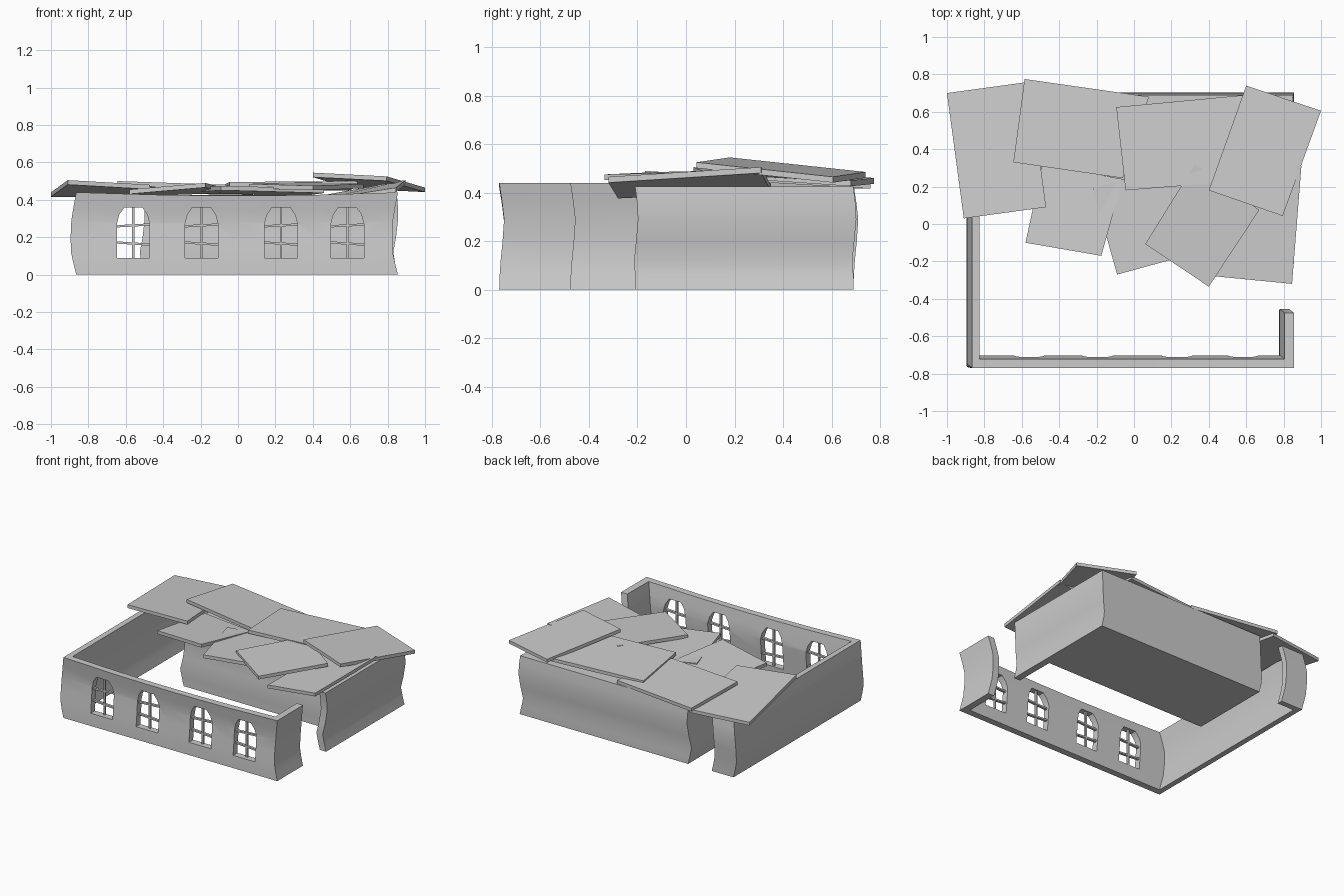
import bpy, bmesh

if "Cube" in bpy.data.objects:
    bpy.data.objects.remove(bpy.data.objects["Cube"])

# height, x shift, y shift: the wavering wall profile
LEAN_FRONT = [(0, 0, 0), (.06, -.015, .002), (.12, -.028, .006), (.20, -.03, .014),
              (.29, -.026, .02), (.36, -.015, .012), (.44, 0, 0)]
LEAN_BACK = [(0, 0, 0), (.06, -.015, .0), (.12, -.025, -.004), (.20, -.01, .004),
             (.29, .0, .012), (.36, .0, .008), (.425, -.005, 0)]


def make_object(name, bm):
    bmesh.ops.recalc_face_normals(bm, faces=bm.faces)
    mesh = bpy.data.meshes.new(name)
    bm.to_mesh(mesh)
    bm.free()
    ob = bpy.data.objects.new(name, mesh)
    bpy.context.collection.objects.link(ob)
    return ob


def activate(ob):
    bpy.ops.object.select_all(action='DESELECT')
    ob.select_set(True)
    bpy.context.view_layer.objects.active = ob


def smooth(ob):
    activate(ob)
    bpy.ops.object.shade_smooth_by_angle(angle=0.6)


def wall(name, outer, inner, lean, sag=0):
    """Strip wall between two matching plan lines, bent along its height."""
    bm = bmesh.new()
    loop = outer + inner[::-1]
    n, m = len(loop), len(outer)
    rings = []
    for z, dx, dy in lean:
        ring = []
        for x, y in loop:
            drop = sag * max(0, 1 - (x / .87) ** 2) if y < -.6 else 0
            ring.append(bm.verts.new((x + dx, y + dy, z * (1 - drop))))
        rings.append(ring)
    for a, b in zip(rings, rings[1:]):
        for i in range(n):
            j = (i + 1) % n
            bm.faces.new((a[i], a[j], b[j], b[i]))
    for r in (rings[0], rings[-1]):
        for i in range(m - 1):
            bm.faces.new((r[i], r[i + 1], r[n - 2 - i], r[n - 1 - i]))
    return make_object(name, bm)


def prism(name, pts, y0, y1):
    """Extrude an x-z outline along y."""
    bm = bmesh.new()
    a = [bm.verts.new((x, y0, z)) for x, z in pts]
    b = [bm.verts.new((x, y1, z)) for x, z in pts]
    bm.faces.new(a)
    bm.faces.new(b[::-1])
    for i in range(len(pts)):
        j = (i + 1) % len(pts)
        bm.faces.new((a[i], b[i], b[j], a[j]))
    return make_object(name, bm)


# front, left and short return walls
xs = [.45, .2, 0, -.2, -.45]
front = wall("front_walls",
             [(.855, -.475), (.855, -.77)] + [(x, -.77) for x in xs]
             + [(-.865, -.77), (-.865, .69), (-.69, .69)],
             [(.805, -.475), (.805, -.722)] + [(x, -.722) for x in xs]
             + [(-.825, -.722), (-.825, .65), (-.69, .65)], LEAN_FRONT, .04)

# arched windows with glazing bars
for i, cx in enumerate((-.56, -.195, .23, .585)):
    arch = [(cx + s, z) for s, z in ((-.088, .09), (.088, .09), (.088, .27), (.075, .32),
                                     (.048, .36), (-.048, .36), (-.075, .32), (-.088, .27))]
    cutter = prism("window_cutter", arch, -.9, -.6)
    mod = front.modifiers.new("window", 'BOOLEAN')
    mod.operation, mod.solver, mod.object = 'DIFFERENCE', 'EXACT', cutter
    activate(front)
    bpy.ops.object.modifier_apply(modifier=mod.name)
    bpy.data.objects.remove(cutter)
    t = .006
    prism(f"window_{i}_upright", [(cx - t, .085), (cx + t, .085), (cx + t, .365), (cx - t, .365)],
          -.738, -.722)
    for k, (zl, zr) in enumerate(((.172, .16), (.258, .268))):
        prism(f"window_{i}_bar_{k}", [(cx - .092, zl - t), (cx + .092, zr - t),
                                      (cx + .092, zr + t), (cx - .092, zl + t)], -.739, -.721)
smooth(front)

# solid back block with the right wall
smooth(wall("back_block", [(.855, -.21), (.855, .69), (-.5, .69)],
            [(.805, -.21), (.805, .09), (-.5, .09)], LEAN_BACK))

# fallen roof slabs: four top corners each
SLABS = [
    [(-1, .70, .44), (-.91, .03, .505), (-.47, .09, .48), (-.56, .76, .44)],
    [(-.585, .775, .46), (-.645, .33, .50), (-.06, .245, .48), (.08, .68, .45)],
    [(-.095, .625, .47), (-.045, .18, .495), (.64, .235, .50), (.60, .69, .475)],
    [(.60, .74, .485), (.40, .18, .545), (.795, .043, .525), (1, .605, .465)],
    [(-.58, -.10, .455), (-.175, -.17, .49), (-.06, .24, .46), (-.49, .32, .445)],
    [(-.09, -.27, .475), (.46, -.12, .46), (.32, .35, .44), (-.22, .19, .465)],
    [(.06, -.107, .485), (.40, -.335, .475), (.67, .075, .485), (.325, .32, .495)],
    [(.435, -.28, .40), (.845, -.32, .465), (.895, .31, .505), (.485, .35, .43)],
]
for i, pts in enumerate(SLABS):
    bm = bmesh.new()
    top = [bm.verts.new(p) for p in pts]
    low = [bm.verts.new((x, y, z - .024)) for x, y, z in pts]
    bm.faces.new(top)
    bm.faces.new(low[::-1])
    for a in range(4):
        b = (a + 1) % 4
        bm.faces.new((top[a], low[a], low[b], top[b]))
    make_object(f"roof_slab_{i}", bm)
